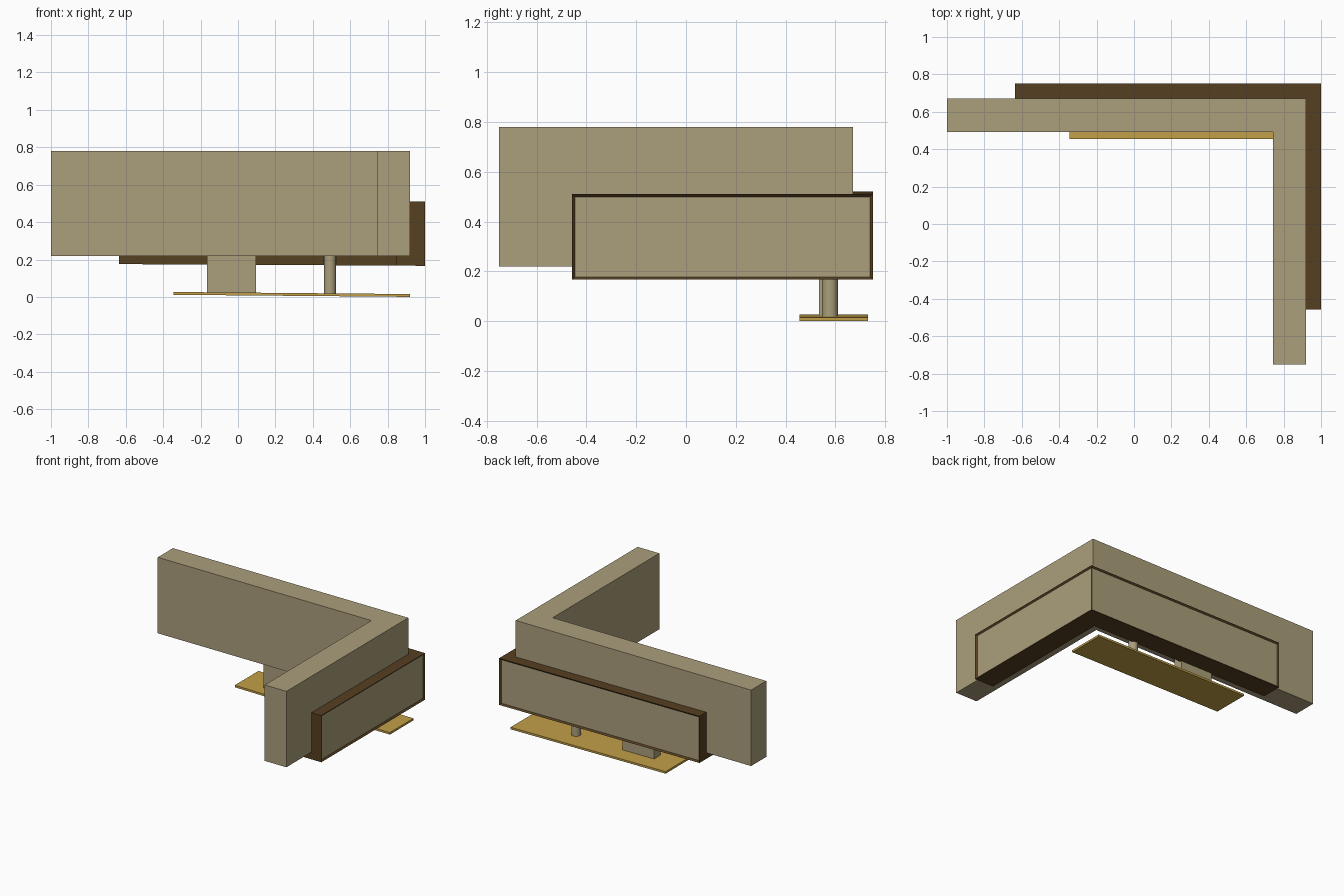
import bpy, bmesh, math

if "Cube" in bpy.data.objects:
    bpy.data.objects.remove(bpy.data.objects["Cube"])

TILT = -0.0055  # slight drop towards +x of the lower parts


def material(name, rgb):
    m = bpy.data.materials.new(name)
    m.diffuse_color = (*rgb, 1)
    m.use_nodes = True
    m.node_tree.nodes["Principled BSDF"].inputs["Base Color"].default_value = m.diffuse_color
    return m


TAN = material("tan", (0.41, 0.345, 0.2))
BROWN = material("dark_brown", (0.092, 0.05, 0.015))
GOLD = material("gold", (0.54, 0.35, 0.065))


def finish(bm, name, mats):
    bmesh.ops.recalc_face_normals(bm, faces=bm.faces)
    me = bpy.data.meshes.new(name)
    bm.to_mesh(me)
    bm.free()
    ob = bpy.data.objects.new(name, me)
    bpy.context.collection.objects.link(ob)
    for m in mats:
        me.materials.append(m)
    return ob


def prism(outline, z0, z1, tilt=0.0):
    """Extrude a plan outline from z0 to z1, sheared along x."""
    bm = bmesh.new()
    f = bm.faces.new([bm.verts.new((x, y, z0)) for x, y in outline])
    r = bmesh.ops.extrude_face_region(bm, geom=[f])
    for v in r["geom"]:
        if isinstance(v, bmesh.types.BMVert):
            v.co.z = z1
    for v in bm.verts:
        v.co.z += tilt * v.co.x
    bmesh.ops.recalc_face_normals(bm, faces=bm.faces)
    return bm


def rect(x0, x1, y0, y1):
    return [(x0, y0), (x1, y0), (x1, y1), (x0, y1)]


def corner(x0, x1, y0, y1, t):
    """L outline with its outer corner at (x1, y1) and thickness t."""
    return [(x0, y1), (x0, y1 - t), (x1 - t, y1 - t),
            (x1 - t, y0), (x1, y0), (x1, y1)]


# L-shaped wall
finish(prism(corner(-1, 0.92, -0.75, 0.67, 0.177), 0.22, 0.78),
       "corner_wall", [TAN])

# Brown frame wrapping the outer corner, with recessed tan panels
bm = prism(corner(-0.635, 1, -0.458, 0.75, 0.155), 0.172, 0.516, TILT)
outer = [f for f in bm.faces if f.normal.x > 0.9 or f.normal.y > 0.9]
bmesh.ops.inset_individual(bm, faces=outer, thickness=0.016, depth=-0.01)
for f in outer:
    f.material_index = 1
finish(bm, "panel_frame", [BROWN, TAN])

# Thin base plate
finish(prism(rect(-0.345, 0.92, 0.455, 0.73), 0.0085, 0.0235, 1.6 * TILT),
       "base_plate", [GOLD])

# Block support
finish(prism(rect(-0.165, 0.095, 0.534, 0.607), 0.02, 0.225),
       "block_support", [TAN])

# Round post
bpy.ops.mesh.primitive_cylinder_add(vertices=32, radius=0.032, depth=0.21,
                                    location=(0.492, 0.578, 0.12))
post = bpy.context.object
post.name = "round_post"
post.data.materials.append(TAN)
bpy.ops.object.shade_smooth_by_angle(angle=math.radians(35))
